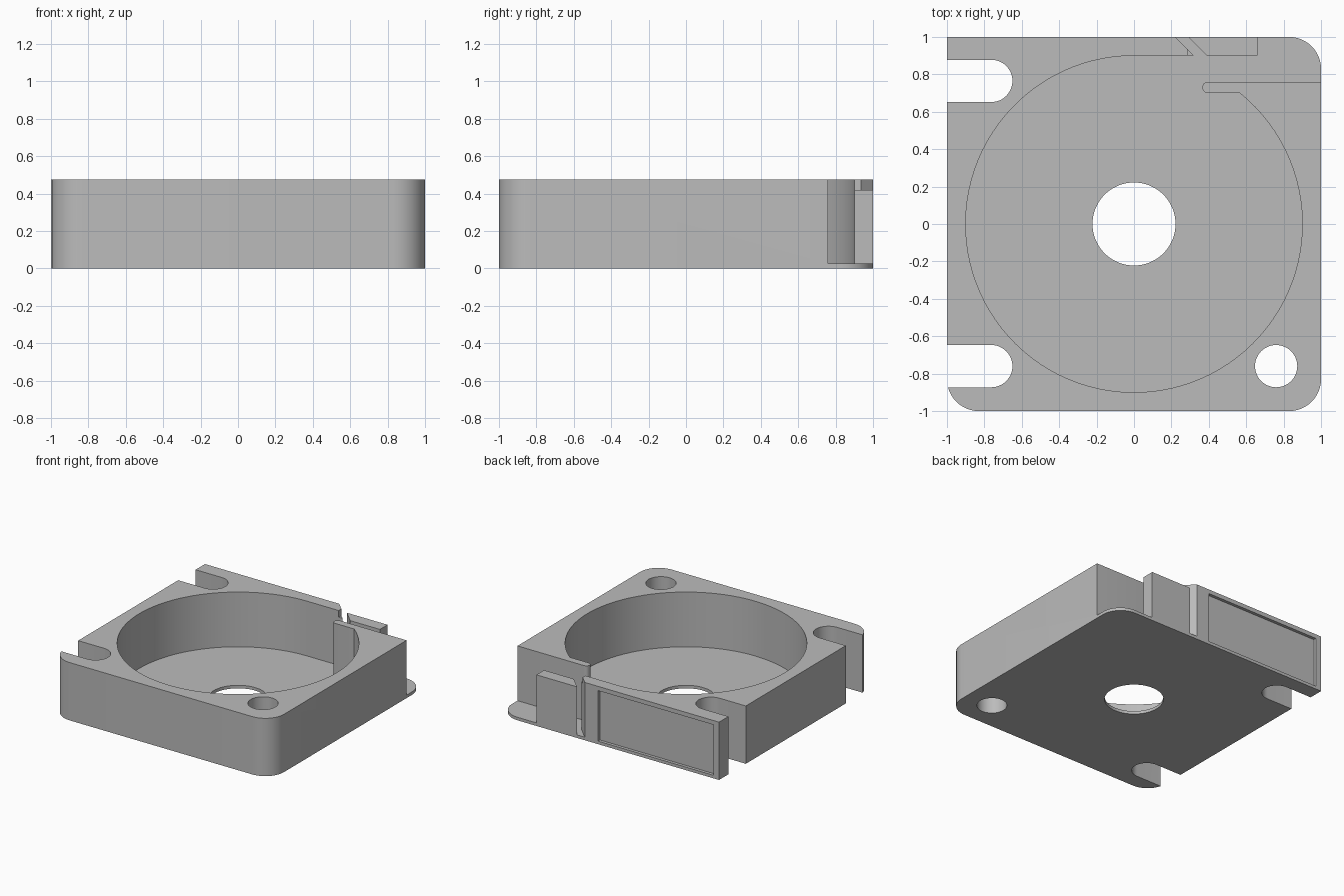
import bpy, bmesh
from math import sin, cos, radians, degrees, atan2, sqrt

cube = bpy.data.objects.get("Cube")
if cube:
    bpy.data.objects.remove(cube, do_unlink=True)

HEIGHT, FLOOR = 0.475, 0.025
LATCH_TOP = 0.42      # height of the separate outlet block
CAVITY = 0.9          # chamber radius, also the inner line of the back wall
SHELF = 0.76          # outlet side of the tongue

grey = bpy.data.materials.new("plain grey")
grey.use_nodes = True
grey.diffuse_color = (0.5, 0.5, 0.5, 1)
grey.node_tree.nodes["Principled BSDF"].inputs["Base Color"].default_value = (0.5, 0.5, 0.5, 1)


def arc(cx, cy, r, start, end, steps):
    angles = [radians(start + (end - start) * i / steps) for i in range(steps + 1)]
    return [(cx + r * cos(a), cy + r * sin(a)) for a in angles]


def prism(name, outline, z0, z1):
    """Extrude a flat outline from z0 to z1."""
    bm = bmesh.new()
    face = bm.faces.new([bm.verts.new((x, y, z0)) for x, y in outline])
    top = bmesh.ops.extrude_face_region(bm, geom=[face])["geom"]
    verts = [v for v in top if isinstance(v, bmesh.types.BMVert)]
    bmesh.ops.translate(bm, verts=verts, vec=(0, 0, z1 - z0))
    bmesh.ops.recalc_face_normals(bm, faces=bm.faces)
    mesh = bpy.data.meshes.new(name)
    bm.to_mesh(mesh)
    bm.free()
    mesh.materials.append(grey)
    obj = bpy.data.objects.new(name, mesh)
    bpy.context.collection.objects.link(obj)
    return obj


def box(x0, x1, y0, y1):
    return [(x0, y0), (x1, y0), (x1, y1), (x0, y1)]


def cut(target, outline, z0, z1):
    """Subtract an extruded outline from the target."""
    cutter = prism("cutter", outline, z0, z1)
    cutter.hide_render = True
    mod = target.modifiers.new("cut", "BOOLEAN")
    mod.operation, mod.solver, mod.object = "DIFFERENCE", "EXACT", cutter
    bpy.context.view_layer.objects.active = target
    bpy.ops.object.modifier_apply(modifier=mod.name)
    bpy.data.objects.remove(cutter, do_unlink=True)


# Housing: square with three rounded corners
r = 0.17
k = 1 - r
housing = prism("housing",
                arc(-k, -k, r, 180, 270, 12) + arc(k, -k, r, 270, 360, 12)
                + arc(k, k, r, 0, 90, 12) + [(-1, 1)], 0, HEIGHT)

# Round chamber running past the tongue into the side outlet
tongue_y = 0.70
meet = degrees(atan2(tongue_y, sqrt(CAVITY ** 2 - tongue_y ** 2)))
tip = (SHELF - tongue_y) / 2
chamber = (arc(0, 0, CAVITY, 90, 360 + meet, 90)
           + arc(0.395, tongue_y + tip, tip, 270, 90, 12)
           + [(1.2, SHELF), (1.2, 1.2), (0.02, 1.2), (0.32, CAVITY)])
cut(housing, chamber, FLOOR, 1)

# Notch in the pointed end of the back wall
cut(housing, box(0.285, 0.5, 0.85, 1.1), LATCH_TOP, 1)

# Centre opening, screw hole and the two open slots
cut(housing, arc(0, 0, 0.222, 0, 354, 59), -1, 1)
cut(housing, arc(SHELF, -SHELF, 0.113, 0, 352.5, 47), -1, 1)
for y in (-SHELF, 0.765):
    cut(housing, arc(-0.763, y, 0.113, -90, 90, 24) + [(-1.2, y + 0.113), (-1.2, y - 0.113)], -1, 1)

# Shallow panel recess on the back wall
cut(housing, box(-0.95, 0.10, 0.975, 1.1), FLOOR, 0.44)

# Small block standing in the outlet
outlet_block = prism("outlet_block",
                     [(0.39, CAVITY), (0.66, CAVITY), (0.66, 1), (0.29, 1)], FLOOR, LATCH_TOP)

for obj in (housing, outlet_block):
    bpy.ops.object.select_all(action="DESELECT")
    obj.select_set(True)
    bpy.context.view_layer.objects.active = obj
    bpy.ops.object.shade_smooth_by_angle(angle=radians(30))
